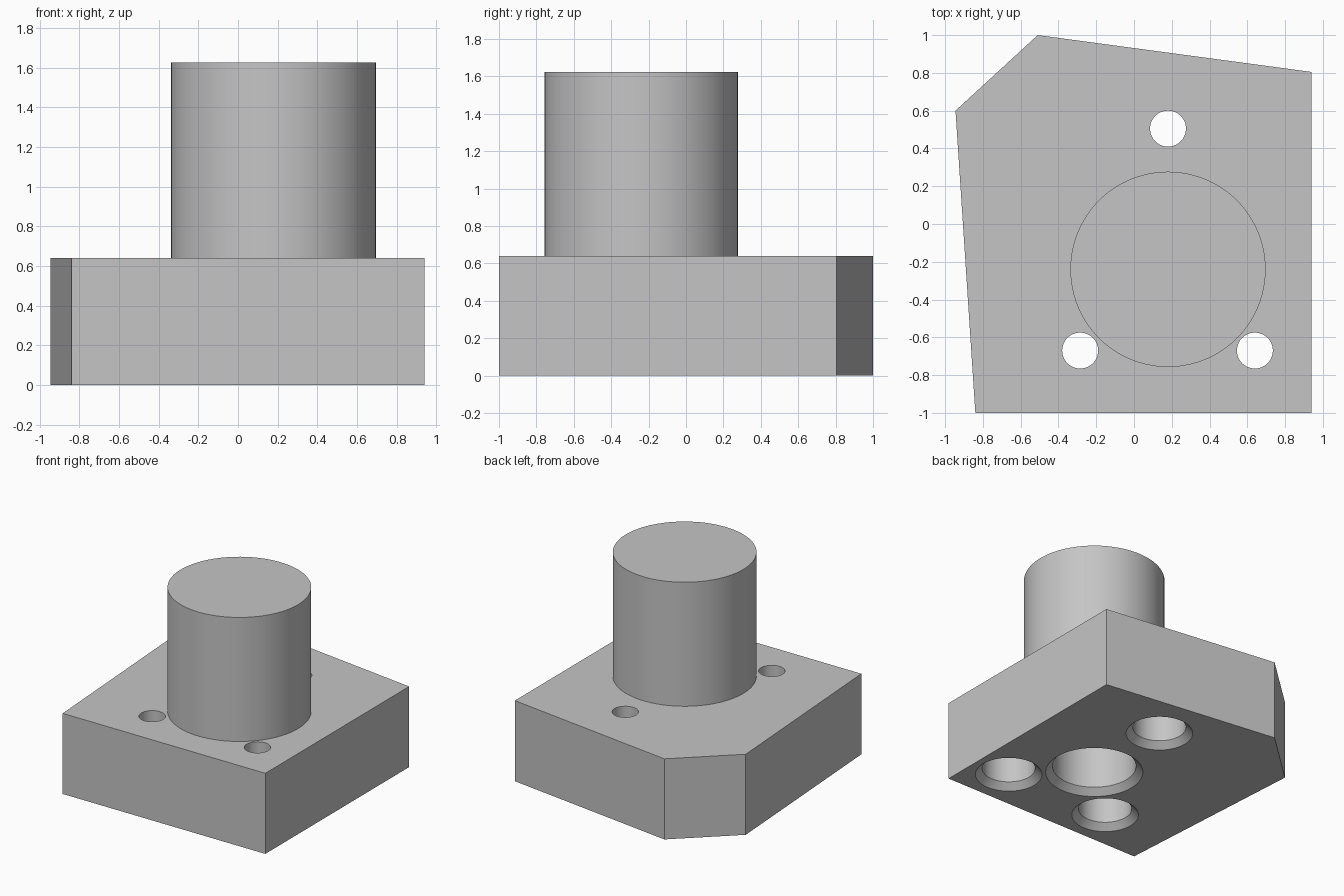
import bpy, bmesh, math

cube = bpy.data.objects.get("Cube")
if cube:
    bpy.data.objects.remove(cube, do_unlink=True)

GREY = (0.56, 0.56, 0.56, 1)
SEGMENTS = 96
PLATE_TOP = 0.64
POST_TOP = 1.625
POST_CENTRE = (0.18, -0.24)
SCREW_CENTRES = [(0.18, 0.505), (-0.285, -0.67), (0.64, -0.67)]

grey = bpy.data.materials.new("plain grey")
grey.use_nodes = True
grey.diffuse_color = GREY
grey.node_tree.nodes["Principled BSDF"].inputs["Base Color"].default_value = GREY


def stack(name, outlines):
    """Closed solid through a stack of matching outlines."""
    bm = bmesh.new()
    rings = [[bm.verts.new(p) for p in ring] for ring in outlines]
    for low, high in zip(rings, rings[1:]):
        for i in range(len(low)):
            j = (i + 1) % len(low)
            bm.faces.new((low[i], low[j], high[j], high[i]))
    bm.faces.new(rings[0][::-1])
    bm.faces.new(rings[-1])
    bmesh.ops.recalc_face_normals(bm, faces=bm.faces)
    mesh = bpy.data.meshes.new(name)
    bm.to_mesh(mesh)
    bm.free()
    obj = bpy.data.objects.new(name, mesh)
    obj.data.materials.append(grey)
    bpy.context.collection.objects.link(obj)
    return obj


def turned(name, centre, profile):
    """Round solid from (radius, height) pairs, bottom to top."""
    angles = [2 * math.pi * i / SEGMENTS for i in range(SEGMENTS)]
    return stack(name, [[(centre[0] + r * math.cos(a), centre[1] + r * math.sin(a), z)
                         for a in angles] for r, z in profile])


def bore(radius, depth):
    """Profile of a bore with a chamfered mouth on the underside."""
    chamfer, clear = 0.05, 0.02
    return [(radius + chamfer + clear, -clear), (radius, chamfer), (radius, depth)]


def combine(target, tool, operation):
    bpy.context.view_layer.objects.active = target
    mod = target.modifiers.new(operation, 'BOOLEAN')
    mod.operation = operation
    mod.solver = 'EXACT'
    mod.object = tool
    bpy.ops.object.modifier_apply(modifier=mod.name)
    bpy.data.objects.remove(tool, do_unlink=True)


# Five-sided plate
outline = [(-0.84, -1), (0.94, -1), (0.94, 0.805), (-0.51, 1), (-0.945, 0.6)]
block = stack("plate_with_post", [[(x, y, z) for x, y in outline] for z in (0, PLATE_TOP)])

# Round post rising from the plate
post = turned("post", POST_CENTRE, [(0.517, 0.3), (0.517, POST_TOP)])
combine(block, post, 'UNION')

# Blind bore under the post
combine(block, turned("post_bore", POST_CENTRE, bore(0.307, 0.9)), 'DIFFERENCE')

# Stepped screw holes right through the plate
for centre in SCREW_CENTRES:
    profile = bore(0.195, 0.4) + [(0.095, 0.4), (0.095, PLATE_TOP + 0.1)]
    combine(block, turned("screw_hole", centre, profile), 'DIFFERENCE')

# Smooth round walls, crisp edges
bpy.ops.object.select_all(action='DESELECT')
block.select_set(True)
bpy.context.view_layer.objects.active = block
bpy.ops.object.shade_smooth_by_angle(angle=math.radians(30))
